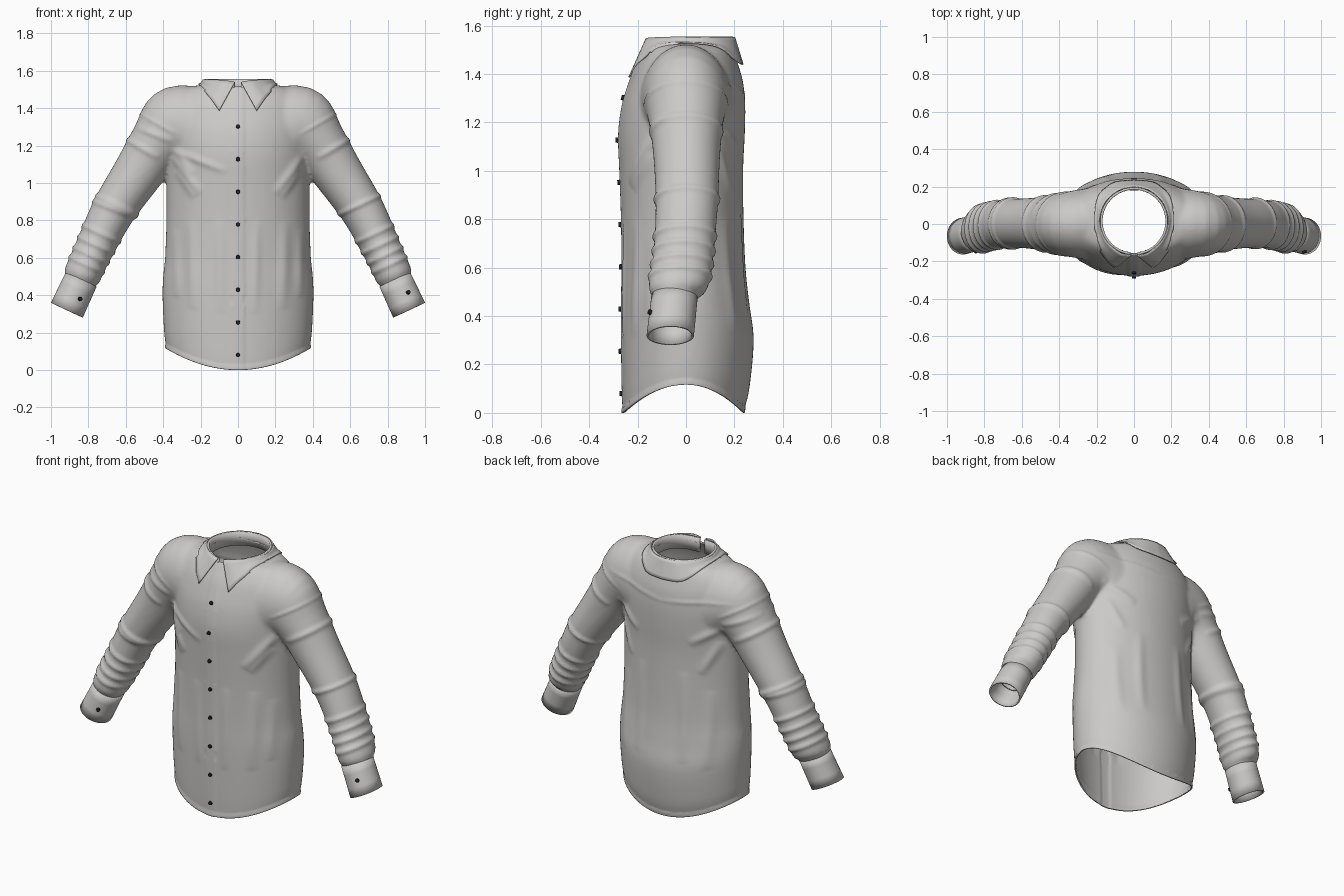
import bpy, bmesh, math
from mathutils import Vector
from mathutils.bvhtree import BVHTree

cube = bpy.data.objects.get("Cube")
if cube:
    bpy.data.objects.remove(cube, do_unlink=True)


def material(name, color):
    m = bpy.data.materials.new(name)
    m.use_nodes = True
    m.diffuse_color = color
    m.node_tree.nodes["Principled BSDF"].inputs["Base Color"].default_value = color
    return m


CLOTH = material("light grey cloth", (0.6, 0.59, 0.575, 1))
DARK = material("dark button", (0.015, 0.016, 0.025, 1))


def make(name, bm, mat):
    me = bpy.data.meshes.new(name)
    bm.to_mesh(me)
    bm.free()
    me.materials.append(mat)
    ob = bpy.data.objects.new(name, me)
    bpy.context.collection.objects.link(ob)
    return ob


def shade(ob, degrees=40):
    bpy.ops.object.select_all(action='DESELECT')
    ob.select_set(True)
    bpy.context.view_layer.objects.active = ob
    bpy.ops.object.shade_smooth_by_angle(angle=math.radians(degrees))


def thicken(ob, amount):
    mod = ob.modifiers.new("thickness", 'SOLIDIFY')
    mod.thickness = amount
    mod.offset = -1


def spline(keys, steps):
    """Catmull-Rom through a list of equally long tuples."""
    out = []
    for i in range(len(keys) - 1):
        a, b, c, d = (keys[min(max(i + k, 0), len(keys) - 1)] for k in (-1, 0, 1, 2))
        for s in range(steps):
            t = s / steps
            out.append([q + 0.5 * t * (r - p + t * (2*p - 5*q + 4*r - w + t * (3*(q - r) + w - p)))
                        for p, q, r, w in zip(a, b, c, d)])
    return out + [list(keys[-1])]


def loft(bm, rings, closed=True, caps=False):
    rows = [[bm.verts.new(p) for p in ring] for ring in rings]
    n = len(rows[0])
    for lo, hi in zip(rows, rows[1:]):
        for i in range(n if closed else n - 1):
            j = (i + 1) % n
            bm.faces.new((lo[i], lo[j], hi[j], hi[i]))
    if caps:
        bm.faces.new(rows[0][::-1])
        bm.faces.new(rows[-1])
    bmesh.ops.recalc_face_normals(bm, faces=bm.faces)


def tube(keys, side, n=40):
    """Rings across a path of (x, y, z, radius in xz, radius in y)."""
    rings = []
    for i, (x, y, z, ru, rv) in enumerate(keys):
        a, b = keys[max(i - 1, 0)], keys[min(i + 1, len(keys) - 1)]
        u = Vector((a[2] - b[2], 0, b[0] - a[0])).normalized() * ru
        ring = []
        for k in range(n):
            t = math.tau * k / n
            p = Vector((x, y, z)) + u * math.cos(t) + Vector((0, rv * math.sin(t), 0))
            ring.append((p.x * side, p.y, p.z))
        rings.append(ring)
    return rings


# Torso sections: height, half width, front depth, back depth
TORSO = [(-.06, .385, .255, .235), (0, .385, .258, .238), (.1, .395, .262, .262),
         (.3, .403, .265, .28), (.45, .402, .265, .262), (.6, .39, .263, .246),
         (.8, .383, .265, .238), (1, .383, .272, .236), (1.15, .385, .277, .243),
         (1.27, .39, .262, .245), (1.36, .385, .235, .237), (1.42, .37, .212, .222),
         (1.47, .335, .185, .205), (1.505, .28, .165, .19), (1.525, .2, .15, .17)]
# Sleeve path: x, y, z, radius across, radius in depth
SLEEVE = [(.2, 0, 1.28, .22, .2), (.33, 0, 1.29, .226, .178), (.43, 0, 1.21, .155, .155),
          (.53, .003, 1.06, .135, .138), (.665, .003, .855, .118, .129),
          (.76, -.01, .665, .105, .125), (.81, -.025, .56, .1, .126),
          (.833, -.035, .505, .1, .118), (.845, -.045, .475, .086, .09),
          (.87, -.053, .42, .08, .08), (.91, -.062, .335, .08, .08)]
CUFF = [(.838, -.047, .485, .091, .096), (.915, -.065, .32, .094, .098)]

# Solid torso and sleeves, fused into one skin
bm = bmesh.new()
rings = []
for z, hw, front, back in spline(TORSO, 4):
    ring = []
    for k in range(64):
        t = math.tau * k / 64
        s = math.sin(t)
        ring.append((hw * math.cos(t), s * (back if s > 0 else front), z))
    rings.append(ring)
loft(bm, rings, caps=True)
arm = spline(SLEEVE, 5)
for side in (1, -1):
    loft(bm, tube(arm, side), caps=True)
body = make("shirt_body", bm, CLOTH)
remesh = body.modifiers.new("fuse", 'REMESH')
remesh.mode = 'VOXEL'
remesh.voxel_size = 0.011
soften = body.modifiers.new("soften", 'SMOOTH')
soften.iterations = 10
bpy.context.view_layer.update()
graph = bpy.context.evaluated_depsgraph_get()
fused = bpy.data.meshes.new_from_object(body.evaluated_get(graph))
body.modifiers.clear()
bm = bmesh.new()
bm.from_mesh(fused)
bpy.data.meshes.remove(fused)

# Open the hem, the wrists and the neck
bmesh.ops.bisect_plane(bm, geom=bm.verts[:] + bm.edges[:] + bm.faces[:],
                       plane_co=(0, 0, 0), plane_no=(0, 0, 1), clear_inner=True)
for side in (1, -1):
    faces = [f for f in bm.faces if f.calc_center_median().x * side > 0.6]
    edges = {e for f in faces for e in f.edges}
    verts = {v for f in faces for v in f.verts}
    bmesh.ops.bisect_plane(bm, geom=list(verts) + list(edges) + faces,
                           plane_co=(side * .868, 0, .425), plane_no=(side * .43, 0, -.9),
                           clear_outer=True)
hole = [v for v in bm.verts if v.co.z > 1.3 and math.hypot(v.co.x, v.co.y - .015) < .17]
bmesh.ops.delete(bm, geom=hole, context='VERTS')

# Cloth folds: face (-1 front, 1 back, 0 both), mirrored (1) or one side (0 = right),
# start x z, end x z, width, height
FOLDS = [(-1, 1, .35, 1.15, .2, .94, .022, .012), (-1, 1, .33, 1.07, .23, .92, .02, .008),
         (-1, 0, -.36, 1.18, -.06, 1.06, .018, .009), (-1, 0, -.33, 1.18, -.24, 1.04, .02, .009),
         (-1, 1, .1, .8, .09, .3, .025, .007), (-1, 1, .25, .8, .24, .3, .03, .008),
         (-1, 1, .33, .75, .33, .35, .022, .006), (1, 1, .36, 1.2, .17, 1.08, .022, .01),
         (1, 1, .33, 1.1, .23, .9, .022, .009), (1, 1, .14, .9, .15, .35, .03, .008),
         (1, 1, .28, .8, .28, .3, .03, .008), (1, 1, -.02, 1.31, .42, 1.36, .01, .005),
         (0, 1, .33, 1.26, .54, 1.38, .009, .006), (0, 1, .42, 1.13, .64, 1.26, .016, .009),
         (0, 0, -.35, 1.22, -.55, 1.3, .016, .008), (0, 0, -.5, .8, -.82, .92, .016, .011)]
for x, z in ((.655, .87), (.735, .715), (.765, .655), (.79, .6), (.815, .55)):
    FOLDS.append((0, 1, x - .16, z - .06, x + .16, z + .09, .013, .01))

bm.normal_update()
for v in bm.verts:
    x, y, z = v.co
    push = 0
    for face, mirrored, ax, az, bx, bz, width, height in FOLDS:
        if face * y < 0:
            continue
        px = abs(x) if mirrored else x
        dx, dz = bx - ax, bz - az
        t = ((px - ax) * dx + (z - az) * dz) / (dx * dx + dz * dz)
        if 0 < t < 1:
            d = math.hypot(px - ax - t * dx, z - az - t * dz)
            if d < 3 * width:
                push += height * math.sin(math.pi * t) ** .6 * math.exp(-(d / width) ** 2)
    if abs(x) < .034 and y < 0:
        push += .004                      # button placket
    if z < .025 and abs(x) < .5:
        push += .004                      # hem band
    v.co += v.normal * push
    if z < .6 and abs(x) < .5:            # raise the hem at the sides
        v.co.z += .12 * min(1, (x / .39) ** 2) * (1 - z / .6)
bm.to_mesh(body.data)
bm.free()
thicken(body, .008)
shade(body, 60)


def surface(ob):
    me = ob.data
    return BVHTree.FromPolygons([v.co for v in me.vertices], [p.vertices[:] for p in me.polygons])


def button(name, skin, x, z):
    point, normal, _, _ = skin.ray_cast(Vector((x, -1, z)), Vector((0, 1, 0)))
    if point is None:
        return
    if normal.y > 0:
        normal = -normal
    bm = bmesh.new()
    bmesh.ops.create_cone(bm, cap_ends=True, segments=16, radius1=.012, radius2=.01, depth=.014)
    ob = make(name, bm, DARK)
    ob.location = point + normal * .003
    ob.rotation_euler = normal.to_track_quat('Z', 'Y').to_euler()
    shade(ob)


# Front buttons
skin = surface(body)
for i in range(8):
    button(f"front_button_{i + 1}", skin, 0, .08 + .1745 * i)

# Cuffs with one button each
for side, label, bx, bz in ((1, "left", .91, .415), (-1, "right", -.845, .38)):
    bm = bmesh.new()
    loft(bm, tube(spline(CUFF, 3), side, 48))
    cuff = make(label + "_cuff", bm, CLOTH)
    button(label + "_cuff_button", surface(cuff), bx, bz)
    thicken(cuff, .01)
    shade(cuff)

# Collar stand, open at the front
bm = bmesh.new()
stand = []
for r, z in ((.183, 1.47), (.183, 1.515), (.18, 1.555)):
    ring = []
    for k in range(61):
        a = .1 + (math.tau - .2) * k / 60
        drop = .02 * max(0, math.cos(a)) ** 4
        ring.append((r * math.sin(a), .015 - r * math.cos(a), z - drop))
    stand.append(ring)
loft(bm, stand, closed=False)
collar_stand = make("collar_stand", bm, CLOTH)
thicken(collar_stand, .012)
shade(collar_stand)

# Folded collar with two front points
TOP = [(.016, -.17, 1.54), (.075, -.157, 1.55), (.15, -.09, 1.553), (.188, .015, 1.553),
       (.155, .12, 1.553), (.08, .185, 1.553), (0, .203, 1.553)]
EDGE = [(.1, -.238, 1.388), (.145, -.2, 1.45), (.195, -.1, 1.505), (.21, .02, 1.52),
        (.19, .14, 1.5), (.12, .22, 1.45), (0, .238, 1.44)]
bm = bmesh.new()
top, edge = spline(TOP, 5), spline(EDGE, 5)
flap = [[Vector(a).lerp(Vector(b), t / 6) for a, b in zip(top, edge)] for t in range(7)]
loft(bm, flap, closed=False)
if sum(f.normal.y * (f.calc_center_median().y - .015) + f.normal.x * f.calc_center_median().x
       for f in bm.faces) < 0:
    bmesh.ops.reverse_faces(bm, faces=bm.faces)
collar = make("collar", bm, CLOTH)
mirror = collar.modifiers.new("mirror", 'MIRROR')
mirror.use_clip = True
wrap = collar.modifiers.new("rest on shirt", 'SHRINKWRAP')
wrap.target = body
wrap.wrap_method = 'NEAREST_SURFACEPOINT'
wrap.wrap_mode = 'OUTSIDE'
wrap.offset = .01
thicken(collar, .007)
shade(collar)
